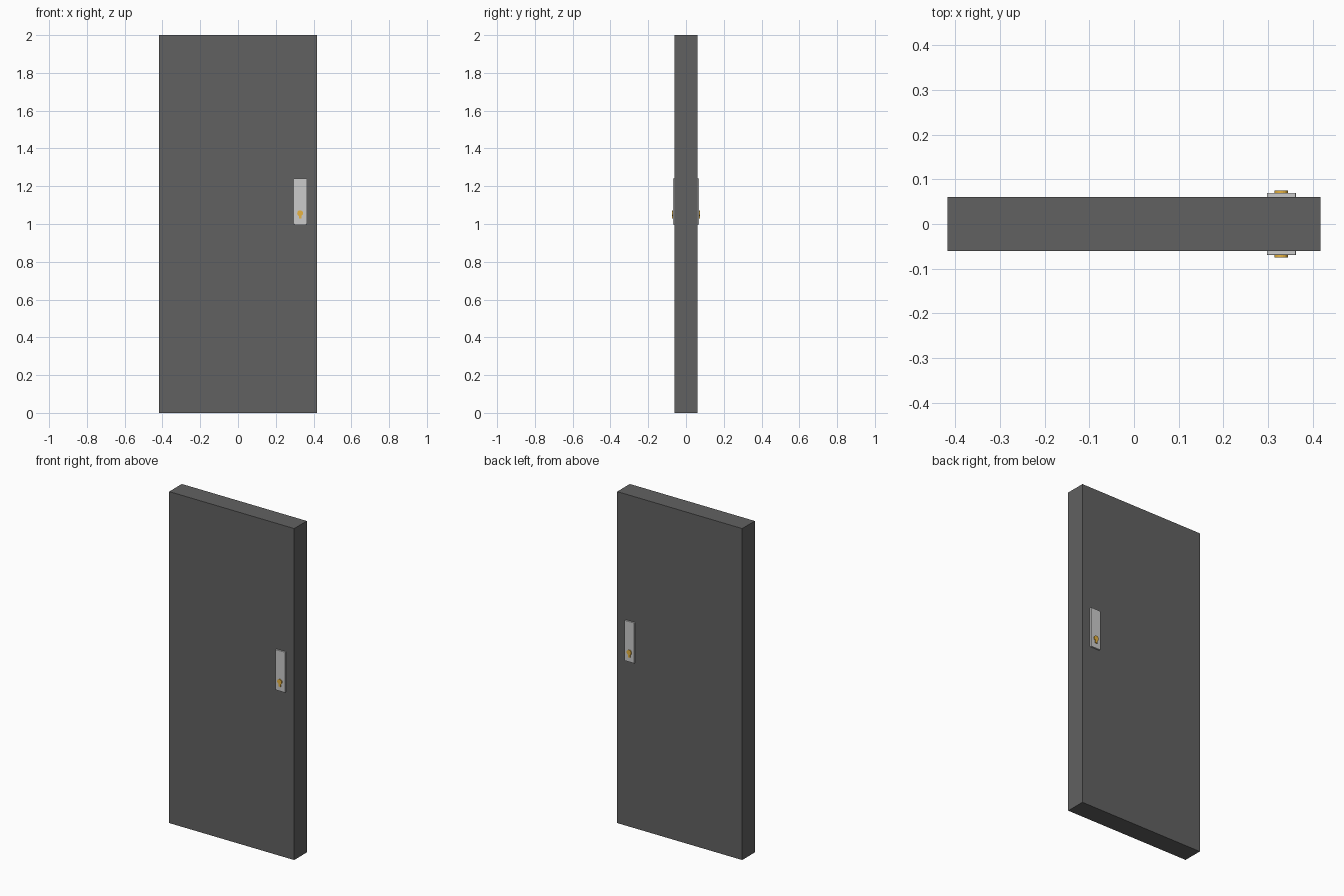
import bpy, bmesh, math

if "Cube" in bpy.data.objects:
    bpy.data.objects.remove(bpy.data.objects["Cube"])

def material(name, color):
    m = bpy.data.materials.new(name)
    m.diffuse_color = color
    m.use_nodes = True
    m.node_tree.nodes["Principled BSDF"].inputs["Base Color"].default_value = m.diffuse_color
    return m

def box(name, lo, hi, mat=None, bevel=0):
    c = [(a + b) / 2 for a, b in zip(lo, hi)]
    bpy.ops.mesh.primitive_cube_add(size=1, location=c)
    ob = bpy.context.object
    ob.name = name
    ob.scale = [b - a for a, b in zip(lo, hi)]
    bpy.ops.object.transform_apply(location=True, rotation=True, scale=True)
    if mat:
        ob.data.materials.append(mat)
    if bevel:
        b = ob.modifiers.new("Bevel", 'BEVEL')
        b.width, b.segments = bevel, 2
    return ob

def extruded(name, profile, y0, y1, mat):
    """Extrude an x-z outline from y0 to y1."""
    bm = bmesh.new()
    face = bm.faces.new([bm.verts.new((x, y0, z)) for x, z in profile])
    top = bmesh.ops.extrude_face_region(bm, geom=[face])["geom"]
    for v in top:
        if isinstance(v, bmesh.types.BMVert):
            v.co.y = y1
    bmesh.ops.recalc_face_normals(bm, faces=bm.faces)
    me = bpy.data.meshes.new(name)
    bm.to_mesh(me)
    bm.free()
    me.materials.append(mat)
    ob = bpy.data.objects.new(name, me)
    bpy.context.collection.objects.link(ob)
    return ob

dark = material("dark_grey", (0.12, 0.12, 0.12, 1))
brass = material("brass", (0.8, 0.45, 0.05, 1))

# Door slab
box("door_panel", (-0.417, -0.06, 0), (0.417, 0.06, 2), dark)

# Keyhole outline: round head with a narrow flared stem
cx, cz, r = 0.329, 1.057, 0.0155
outline = [(cx + r * math.cos(a), cz + r * math.sin(a))
           for a in (math.radians(-65 + 310 * i / 20 - 0) for i in range(21))]
outline += [(cx - 0.0075, 1.028), (cx + 0.0075, 1.028)]

# Lock plate and keyhole on both faces
for side, s in (("front", -1), ("back", 1)):
    ys = sorted((s * 0.055, s * 0.0695))
    box(side + "_lock_plate", (0.297, ys[0], 0.998), (0.362, ys[1], 1.242), bevel=0.002)
    extruded(side + "_keyhole", outline, s * 0.065, s * 0.075, brass)
